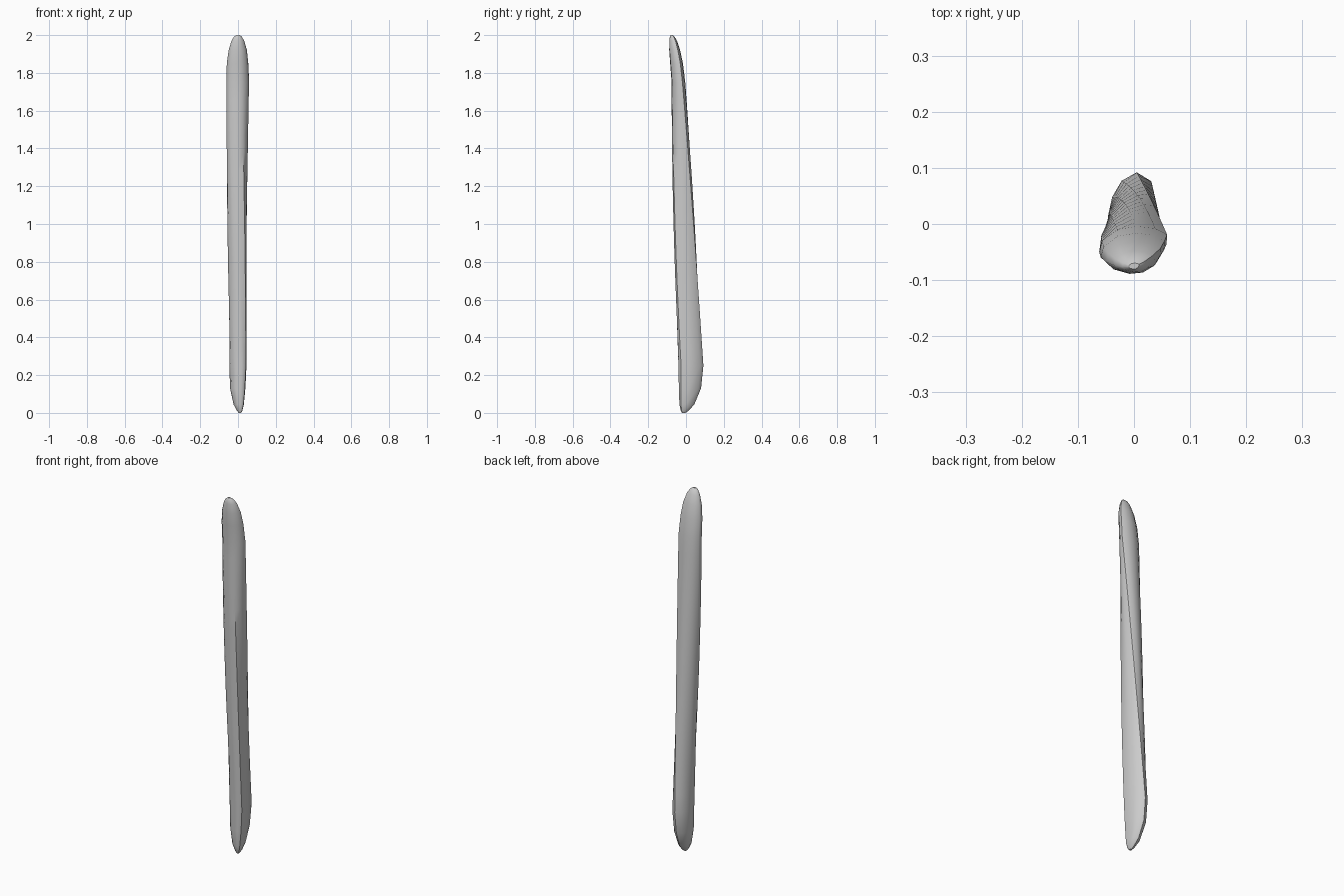
import bpy
import bmesh

cube = bpy.data.objects.get("Cube")
if cube:
    bpy.data.objects.remove(cube, do_unlink=True)

UNIT = 0.001
REAR, FRONT = 0, 8  # indices of the two crease points in each section

# Cross-sections of the twisting blade, counterclockwise from the rear crease
lower = [(5, 92), (-22, 77), (-39, 48), (-46, 14), (-38, -18), (-12, -36),
         (18, -40), (33, -36), (42, -26), (45, 15), (31, 76)]
middle = [(32, 40), (10, 46), (-18, 38), (-42, 16), (-56, -18), (-50, -42),
          (-25, -60), (5, -66), (35, -58), (46, -25), (45, 12)]
upper = [(59, -19), (38, -8), (5, -4), (-30, -10), (-57, -30), (-62, -50),
         (-45, -66), (-10, -76), (20, -73), (45, -58), (58, -36)]
LOW_Z, MID_Z, HIGH_Z = 0.25, 1.0, 1.75


def blend(z):
    """Smoothly blend the three sections at height z."""
    t = (z - LOW_Z) / (HIGH_Z - LOW_Z)
    weights = ((2 * t - 1) * (t - 1), 4 * t * (1 - t), t * (2 * t - 1))
    return [tuple(sum(w * p[axis] for w, p in zip(weights, points)) for axis in (0, 1))
            for points in zip(lower, middle, upper)]


def taper(section, old_center, new_center, scale):
    """Shrink a section about its centre and move it."""
    return [tuple(n + (v - o) * scale for v, o, n in zip(point, old_center, new_center))
            for point in section]


# Rounded lower tip, long twisting body, rounded upper tip
rings = []
for z, center, scale in ((0.0, (10, -12), 0.14), (0.012, (9, -7), 0.32),
                         (0.045, (4, 4), 0.6), (0.13, (-1, 20), 0.89)):
    rings.append((z, taper(lower, (0, 25), center, scale)))
STEPS = 16
for i in range(STEPS + 1):
    z = LOW_Z + (HIGH_Z - LOW_Z) * i / STEPS
    rings.append((z, blend(z)))
for z, center, scale in ((1.85, (-1, -50), 0.94), (1.92, (0, -60), 0.8),
                         (1.97, (0, -68), 0.56), (1.992, (0, -73), 0.34),
                         (2.0, (0, -75), 0.15)):
    rings.append((z, taper(upper, (0, -40), center, scale)))

# Skin the rings
bm = bmesh.new()
loops = [[bm.verts.new((x * UNIT, y * UNIT, z)) for x, y in section] for z, section in rings]
count = len(lower)
for a, b in zip(loops, loops[1:]):
    for i in range(count):
        j = (i + 1) % count
        bm.faces.new((a[i], a[j], b[j], b[i])).smooth = True
bm.faces.new(loops[0][::-1])
bm.faces.new(loops[-1])

# Keep the creases sharp; the front one fades out near the top
for a, b in zip(loops, loops[1:]):
    bm.edges.get((a[REAR], b[REAR])).smooth = False
    if b[FRONT].co.z < 1.45:
        bm.edges.get((a[FRONT], b[FRONT])).smooth = False
bmesh.ops.recalc_face_normals(bm, faces=bm.faces)

mesh = bpy.data.meshes.new("twisted_blade")
bm.to_mesh(mesh)
bm.free()
blade = bpy.data.objects.new("twisted_blade", mesh)
bpy.context.collection.objects.link(blade)

grey = bpy.data.materials.new("light_grey")
grey.use_nodes = True
color = (0.6, 0.6, 0.6, 1)
grey.diffuse_color = color
grey.node_tree.nodes["Principled BSDF"].inputs["Base Color"].default_value = color
mesh.materials.append(grey)
